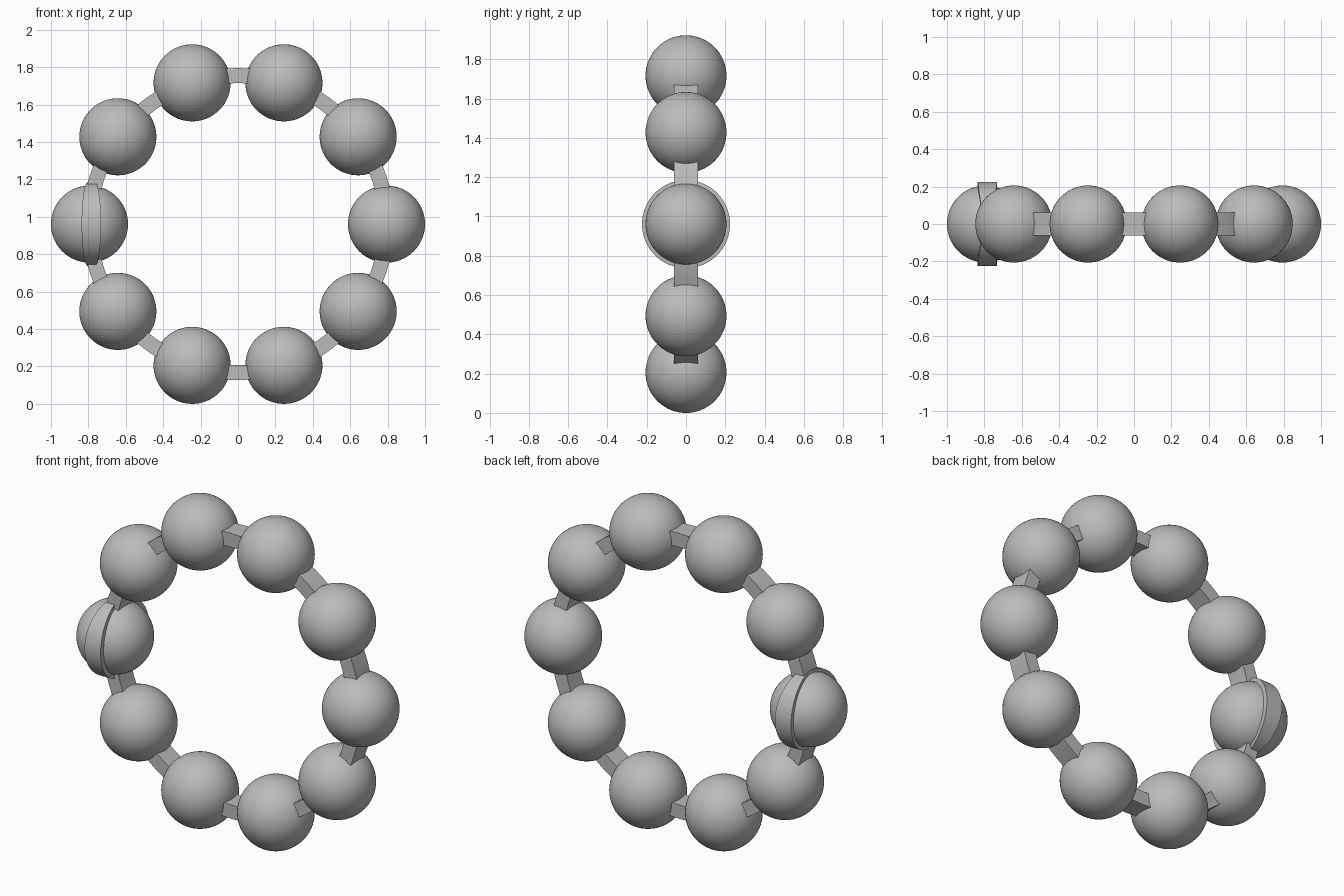
import bpy, bmesh
from math import sin, cos, pi, radians
from mathutils import Vector

cube = bpy.data.objects.get("Cube")
if cube:
    bpy.data.objects.remove(cube, do_unlink=True)

RING_R = 0.794      # radius of the circle through the bead centres
BEAD_R = 0.206
CENTRE_Z = 0.961
BEADS = 10

grey = bpy.data.materials.new("plain_grey")
grey.use_nodes = True
colour = (0.5, 0.5, 0.5, 1)
grey.diffuse_color = colour
grey.node_tree.nodes["Principled BSDF"].inputs["Base Color"].default_value = colour


def swept_loop(name, section, segments, location):
    """Closed loop: section(angle) gives the four corners at each step."""
    bm = bmesh.new()
    loops = [[bm.verts.new(p) for p in section(2 * pi * i / segments)]
             for i in range(segments)]
    for i, a in enumerate(loops):
        b = loops[(i + 1) % segments]
        for j in range(4):
            k = (j + 1) % 4
            bm.faces.new((a[j], a[k], b[k], b[j]))
    bmesh.ops.recalc_face_normals(bm, faces=bm.faces)
    mesh = bpy.data.meshes.new(name)
    bm.to_mesh(mesh)
    bm.free()
    mesh.materials.append(grey)
    obj = bpy.data.objects.new(name, mesh)
    obj.location = location
    bpy.context.collection.objects.link(obj)
    smooth(obj)


def smooth(obj):
    bpy.ops.object.select_all(action='DESELECT')
    obj.select_set(True)
    bpy.context.view_layer.objects.active = obj
    bpy.ops.object.shade_smooth_by_angle(angle=radians(35))


# Square-section hoop that links the beads
def hoop_section(a):
    corners = ((-0.04, -0.062), (0.04, -0.062), (0.04, 0.062), (-0.04, 0.062))
    return [Vector(((RING_R + dr) * cos(a), y, (RING_R + dr) * sin(a)))
            for dr, y in corners]


swept_loop("linking_hoop", hoop_section, 80, (0, 0, CENTRE_Z))

# Beads, evenly spaced round the hoop
for i in range(BEADS):
    a = 2 * pi * i / BEADS
    bpy.ops.mesh.primitive_uv_sphere_add(
        segments=64, ring_count=32, radius=BEAD_R,
        location=(RING_R * cos(a), 0, CENTRE_Z + RING_R * sin(a)))
    bead = bpy.context.object
    bead.name = f"bead_{i + 1}"
    bead.data.materials.append(grey)
    smooth(bead)


# Raised band round the right-hand bead, wider at front and back
def band_section(a):
    half = 0.019 + 0.033 * abs(cos(a))
    return [Vector((x, r * cos(a), r * sin(a)))
            for x, r in ((-half, 0.19), (half, 0.19), (half, 0.224), (-half, 0.224))]


swept_loop("bead_band", band_section, 96, (-RING_R + 0.01, 0, CENTRE_Z))
